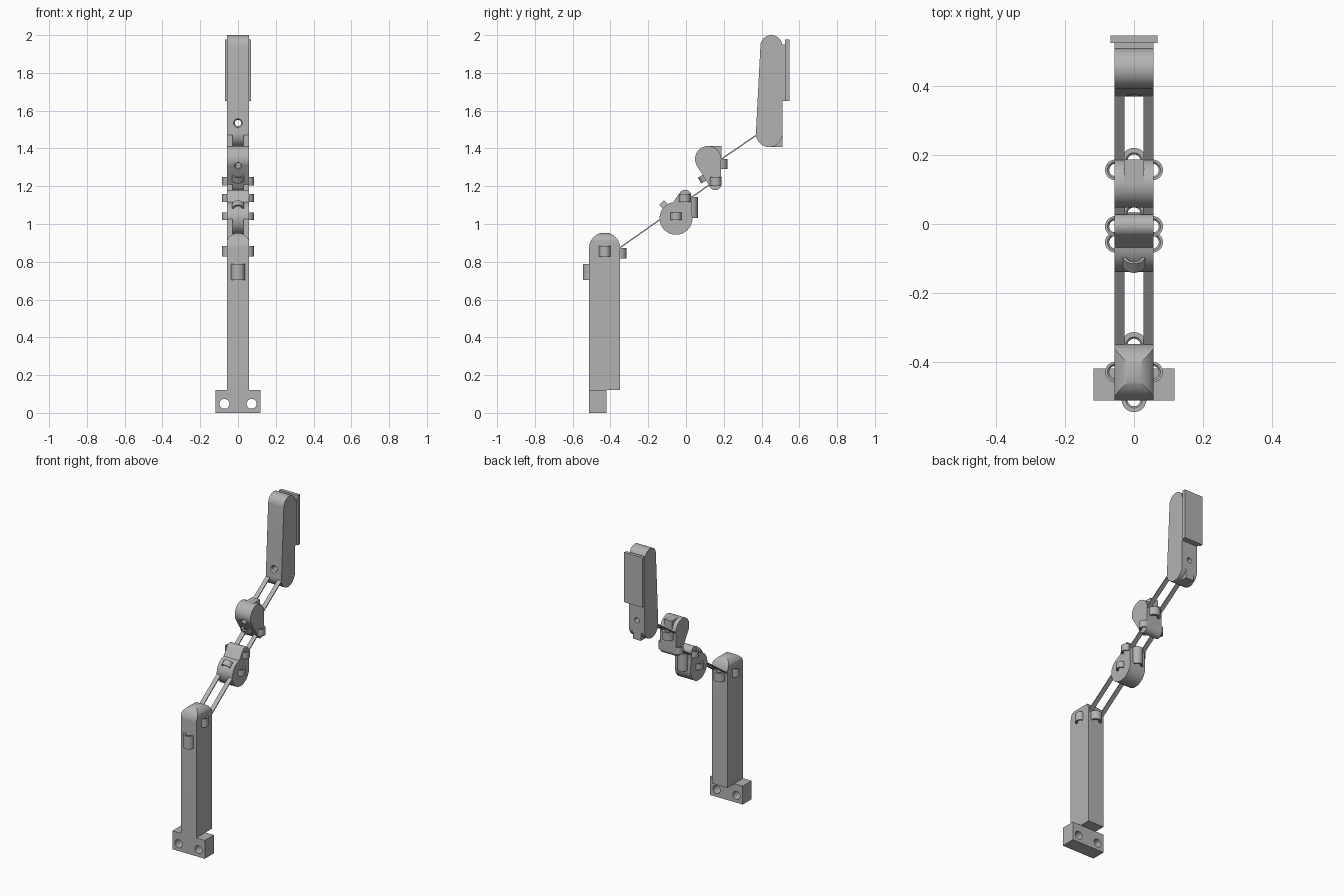
import bpy, bmesh, math
from mathutils import Vector

if "Cube" in bpy.data.objects:
    bpy.data.objects.remove(bpy.data.objects["Cube"], do_unlink=True)

grey = bpy.data.materials.new("grey plastic")
grey.use_nodes = True
COLOUR = (0.45, 0.45, 0.45, 1)
grey.diffuse_color = COLOUR
grey.node_tree.nodes["Principled BSDF"].inputs["Base Color"].default_value = COLOUR

HALF = 0.057  # half width shared by all segments


def finish(bm, name):
    bmesh.ops.recalc_face_normals(bm, faces=bm.faces[:])
    mesh = bpy.data.meshes.new(name)
    bm.to_mesh(mesh)
    bm.free()
    mesh.materials.append(grey)
    ob = bpy.data.objects.new(name, mesh)
    bpy.context.collection.objects.link(ob)
    return ob


def prism(name, points, axis, lo, hi):
    """Extrude an outline along x (points are y,z) or along y (points are x,z)."""
    bm = bmesh.new()
    place = (lambda p, d: (d, *p)) if axis == "x" else (lambda p, d: (p[0], d, p[1]))
    face = bm.faces.new([bm.verts.new(place(p, lo)) for p in points])
    new = bmesh.ops.extrude_face_region(bm, geom=[face])["geom"]
    shift = Vector(place((0, 0), hi - lo))
    bmesh.ops.translate(bm, vec=shift, verts=[v for v in new if isinstance(v, bmesh.types.BMVert)])
    return finish(bm, name)


def box(name, x, y, z):
    return prism(name, [(y[0], z[0]), (y[1], z[0]), (y[1], z[1]), (y[0], z[1])], "x", *x)


def arc(cy, cz, r, start, end, n=28):
    angles = [math.radians(start + (end - start) * i / n) for i in range(n + 1)]
    return [(cy + r * math.cos(a), cz + r * math.sin(a)) for a in angles]


def boolean(ob, tool, operation):
    mod = ob.modifiers.new("cut", "BOOLEAN")
    mod.operation, mod.object, mod.solver = operation, tool, "EXACT"
    bpy.context.view_layer.objects.active = ob
    bpy.ops.object.modifier_apply(modifier=mod.name)
    bpy.data.objects.remove(tool, do_unlink=True)


def drill(ob, start, direction, depth, r):
    """Cut a round hole with a countersunk mouth."""
    d = Vector(direction).normalized()
    for radius, top, length in ((r, r, depth), (r, r * 1.5, 0.012)):
        bm = bmesh.new()
        bmesh.ops.create_cone(bm, cap_ends=True, segments=28, depth=length,
                              radius1=top, radius2=radius)
        bmesh.ops.translate(bm, vec=(0, 0, length / 2 - 0.004), verts=bm.verts)
        bmesh.ops.rotate(bm, matrix=Vector((0, 0, 1)).rotation_difference(d).to_matrix(), verts=bm.verts)
        bmesh.ops.translate(bm, vec=start, verts=bm.verts)
        boolean(ob, finish(bm, "cutter"), "DIFFERENCE")


def lug(name, centre, out, axis, length, r=0.032, hole=0.019):
    """Half ring on a surface, with a chamfered hole along its axis."""
    out, axis = Vector(out).normalized(), Vector(axis).normalized()
    side, centre = axis.cross(out), Vector(centre) - out * 0.003
    h, c = length / 2, 0.005
    section = [(r, -h), (r, h), (hole + c, h), (hole, h - c), (hole, c - h), (hole + c, -h)]
    bm = bmesh.new()
    loops = []
    for i in range(19):
        a = math.pi * (i / 18 - 0.5)
        ray = out * math.cos(a) + side * math.sin(a)
        loops.append([bm.verts.new(centre + axis * t + ray * s) for s, t in section])
    for a, b in zip(loops, loops[1:]):
        for i in range(6):
            j = (i + 1) % 6
            bm.faces.new((a[i], a[j], b[j], b[i]))
    bm.faces.new(loops[0])
    bm.faces.new(loops[-1])
    return finish(bm, name)


UP, FRONT, BACK = (0, 0, 1), (0, -1, 0), (0, 1, 0)


def side_lugs(name, y, z, length):
    for word, s in (("left", 1), ("right", -1)):
        lug(f"{word}_{name}", (s * HALF, y, z), (s, 0, 0), UP, length, 0.03, 0.018)


# Post with a top rounded both ways
post = prism("post", [(-0.513, 0.12), (-0.349, 0.12)] + arc(-0.431, 0.873, 0.082, 0, 180), "x", -HALF, HALF)
arch = prism("arch", [(-0.0617, 0), (0.0617, 0)] + arc(0, 0.891, 0.0617, 0, 180), "y", -0.6, -0.2)
boolean(post, arch, "INTERSECT")
lug("post_front_lug", (0, -0.513, 0.746), FRONT, UP, 0.085, 0.036)
lug("post_back_lug", (0, -0.349, 0.845), BACK, UP, 0.055, 0.038)
side_lugs("post_lug", -0.43, 0.856, 0.055)

# Mounting foot with two bolt holes
foot = box("mounting_foot", (-0.118, 0.118), (-0.513, -0.42), (0, 0.121))
for x in (-0.072, 0.072):
    hole = prism("cutter", arc(x, 0.048, 0.026, 0, 348, 29), "y", -0.6, -0.3)
    boolean(foot, hole, "DIFFERENCE")

# Lower joint
prism("lower_joint", arc(-0.053, 1.03, 0.087, 100, 360) + arc(-0.005, 1.148, 0.033, 0, 140), "x", -HALF, HALF)
lug("lower_joint_front_lug", (0, -0.109, 1.092), (0, -0.67, 0.74), (0, 0.74, 0.67), 0.036)
lug("lower_joint_back_lug", (0, 0.032, 1.087), BACK, UP, 0.113, 0.034)
side_lugs("lower_joint_top_lug", -0.007, 1.138, 0.043)
side_lugs("lower_joint_bottom_lug", -0.053, 1.04, 0.04)

# Upper joint
upper = prism("upper_joint", arc(0.117, 1.344, 0.069, 0, 212) + arc(0.155, 1.21, 0.031, 212, 360), "x", -HALF, HALF)
drill(upper, (0, 0.056, 1.306), (0, 0.845, 0.4), 0.08, 0.016)
box("upper_joint_stop", (-0.029, 0.029), (0.117, 0.187), (1.344, 1.413))
lug("upper_joint_front_lug", (0, 0.097, 1.245), (0, -0.845, -0.534), (0, 0.534, -0.845), 0.036)
lug("upper_joint_back_lug", (0, 0.186, 1.318), BACK, UP, 0.053, 0.038)
side_lugs("upper_joint_lug", 0.157, 1.226, 0.046)

# Head segment, its stop and the back pad
head = prism("head", arc(0.452, 1.942, 0.058, 0, 177) + arc(0.44, 1.477, 0.07, 177, 360), "x", -HALF, HALF)
drill(head, (0, 0.374, 1.535), BACK, 0.2, 0.017)
box("head_stop", (-0.029, 0.029), (0.44, 0.51), (1.407, 1.477))
box("pad_mount", (-HALF, HALF), (0.5, 0.528), (1.65, 1.95))
box("back_pad", (-0.068, 0.068), (0.525, 0.547), (1.65, 1.977))

# Thin paired straps linking the segments
T = 0.004
for word, s in (("left", 1), ("right", -1)):
    for part, (y0, z0), (y1, z1) in (("lower", (-0.37, 0.86), (0.16, 1.233)),
                                     ("upper", (0.15, 1.318), (0.39, 1.482))):
        outline = [(y0, z0 - T), (y1, z1 - T), (y1, z1 + T), (y0, z0 + T)]
        prism(f"{word}_{part}_strap", outline, "x", *sorted((s * 0.028, s * HALF)))

# Smooth curved faces and keep edges crisp
bpy.ops.object.select_all(action="DESELECT")
for ob in bpy.context.collection.objects:
    if ob.type == "MESH" and grey.name in ob.data.materials:
        ob.select_set(True)
        bpy.context.view_layer.objects.active = ob
bpy.ops.object.shade_smooth_by_angle(angle=math.radians(30))
